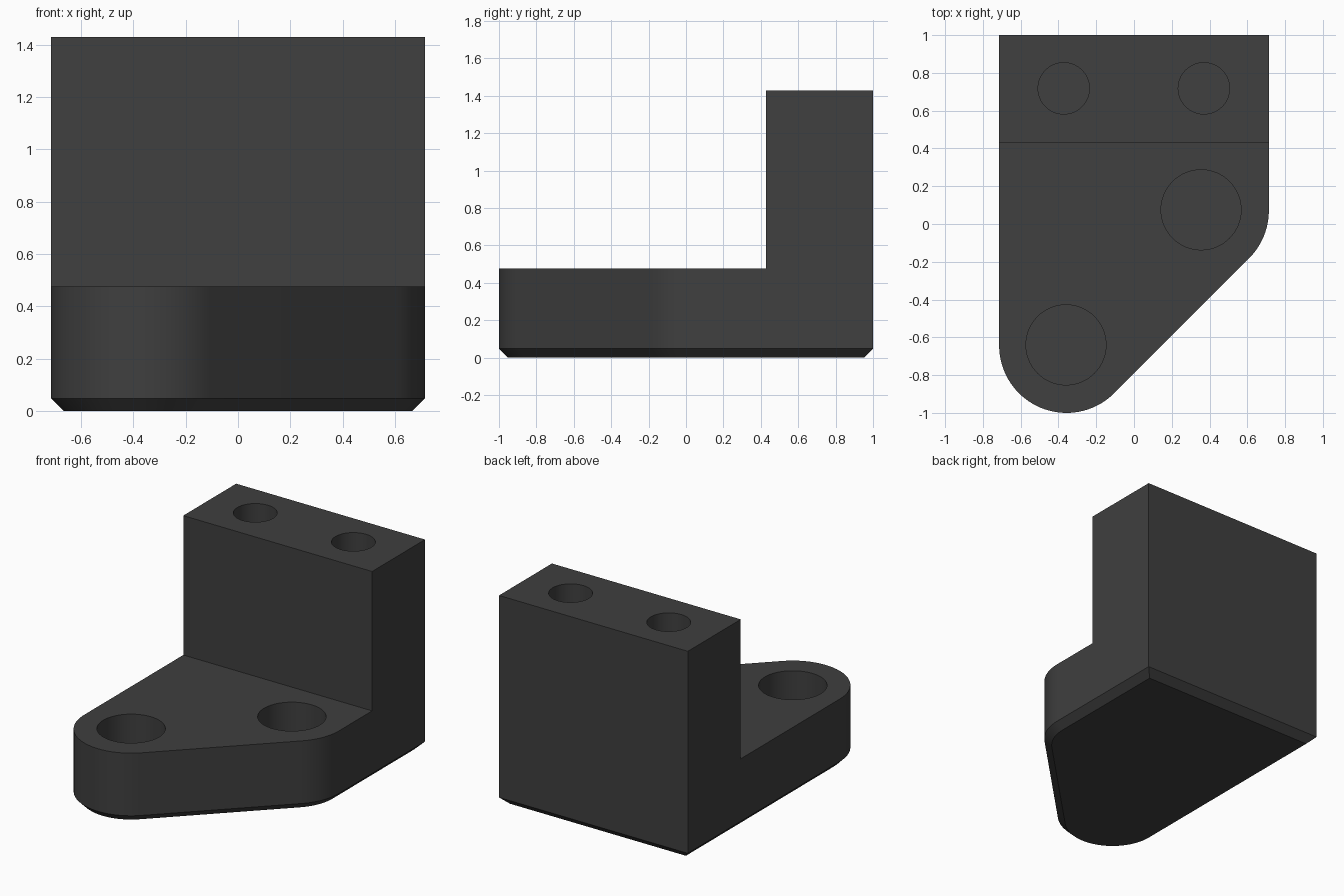
import bpy, bmesh, math

if "Cube" in bpy.data.objects:
    bpy.data.objects.remove(bpy.data.objects["Cube"])

W, TOP, BASE, STEP_Y = 0.714, 1.429, 0.476, 0.4286
R, BEVEL = 0.357, 0.048

grey = bpy.data.materials.new("dark grey")
grey.diffuse_color = (0.05, 0.05, 0.05, 1)
grey.use_nodes = True
grey.node_tree.nodes["Principled BSDF"].inputs["Base Color"].default_value = grey.diffuse_color


def arc(cx, cy, r, a0, a1, n):
    return [(cx + r * math.cos(math.radians(a0 + (a1 - a0) * i / n)),
             cy + r * math.sin(math.radians(a0 + (a1 - a0) * i / n))) for i in range(n + 1)]


def outline(d):
    """Counter-clockwise plan of the foot, shrunk by d."""
    pts = arc(-R, -0.643, R - d, 180, 315, 36)
    pts += arc(R, 0.071, R - d, 315, 360, 12)
    return pts + [(W - d, STEP_Y), (W - d, 1 - d), (-W + d, 1 - d), (-W + d, STEP_Y)]


# Foot with a chamfered underside
bm = bmesh.new()
rings = [[bm.verts.new((x, y, z)) for x, y in outline(d)]
         for d, z in ((BEVEL, 0), (0, BEVEL), (0, BASE))]
for low, high in zip(rings, rings[1:]):
    for i in range(len(low)):
        j = (i + 1) % len(low)
        bm.faces.new((low[i], low[j], high[j], high[i]))
bm.faces.new(rings[0][::-1])
t = rings[2]
bm.faces.new(t[:-3] + [t[-1]])

# Upright block rising from the back of the foot
foot = t[-4:]
head = [bm.verts.new((v.co.x, v.co.y, TOP)) for v in foot]
for i in range(4):
    j = (i + 1) % 4
    bm.faces.new((foot[i], foot[j], head[j], head[i]))
bm.faces.new(head)
bmesh.ops.dissolve_limit(bm, angle_limit=0.01, verts=bm.verts, edges=bm.edges)
bmesh.ops.recalc_face_normals(bm, faces=bm.faces)
mesh = bpy.data.meshes.new("bracket")
bm.to_mesh(mesh)
bm.free()
mesh.materials.append(grey)
bracket = bpy.data.objects.new("bracket", mesh)
bpy.context.collection.objects.link(bracket)

# Blind holes: two wide ones in the foot, two narrow ones in the block
for x, y, top, r, depth in ((-0.36, -0.64, BASE, 0.212, 0.38), (0.355, 0.075, BASE, 0.212, 0.38),
                            (-0.372, 0.718, TOP, 0.136, 0.6), (0.37, 0.718, TOP, 0.136, 0.6)):
    bpy.ops.mesh.primitive_cylinder_add(vertices=64, radius=r, depth=depth + 0.1,
                                        location=(x, y, top + 0.05 - depth / 2))
    cutter = bpy.context.object
    cutter.name = "hole_cutter"
    cutter.hide_render = True
    cutter.data.materials.append(grey)
    mod = bracket.modifiers.new("hole", 'BOOLEAN')
    mod.operation, mod.solver, mod.object = 'DIFFERENCE', 'EXACT', cutter
    bpy.context.view_layer.objects.active = bracket
    bpy.ops.object.modifier_apply(modifier=mod.name)
    bpy.data.objects.remove(cutter)

bpy.ops.object.select_all(action='DESELECT')
bracket.select_set(True)
bpy.context.view_layer.objects.active = bracket
bpy.ops.object.shade_smooth_by_angle(angle=math.radians(30))
